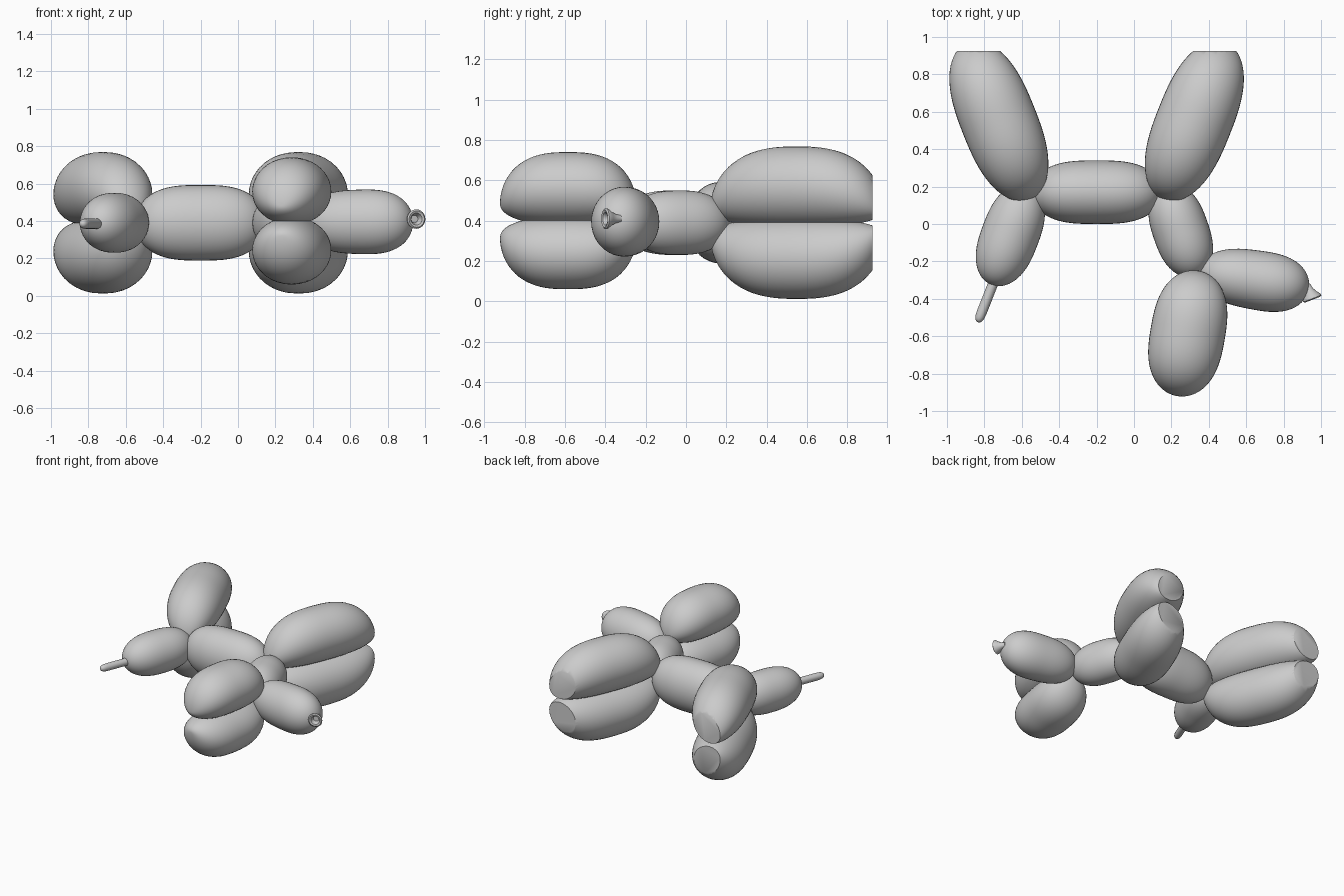
import bpy, bmesh, math
from mathutils import Vector

if "Cube" in bpy.data.objects:
    bpy.data.objects.remove(bpy.data.objects["Cube"])

ZC = 0.39   # height of the balloon's middle plane


def finish(name, bm):
    bmesh.ops.recalc_face_normals(bm, faces=bm.faces[:])
    me = bpy.data.meshes.new(name)
    bm.to_mesh(me)
    bm.free()
    for p in me.polygons:
        p.use_smooth = True
    me.set_sharp_from_angle(angle=math.radians(40))
    ob = bpy.data.objects.new(name, me)
    bpy.context.collection.objects.link(ob)
    return ob


def skin(bm, rings, tips):
    """Join rings of verts, closing each end on a tip vert."""
    n = len(rings[0])
    for a, b in zip(rings, rings[1:]):
        for i in range(n):
            j = (i + 1) % n
            bm.faces.new((a[i], a[j], b[j], b[i]))
    for ring, tip in ((rings[0], tips[0]), (rings[-1], tips[1])):
        for i in range(n):
            bm.faces.new((ring[i], ring[(i + 1) % n], tip))


def balloon(name, start, end, rw, rz, n=2.6, lift=0.0, k=0.2, zc=ZC,
            taper=0.0, cut_y=None, sides=40, steps=36):
    """Sausage from start to end (x, y); lift bows it up or down off the middle plane."""
    a, b = Vector((*start, zc)), Vector((*end, zc))
    d = (b - a).normalized()
    w = Vector((-d.y, d.x, 0))
    bm = bmesh.new()
    bow = lambda f: Vector((0, 0, lift * (k + (1 - k) * f)))
    rings = []
    for s in range(1, steps):
        u = -math.cos(math.pi * s / steps)
        f = math.sqrt(1 - abs(u) ** n)
        g = f * (1 + taper * u)
        c = a.lerp(b, (u + 1) / 2) + bow(f)
        ring = []
        for i in range(sides):
            t = 2 * math.pi * i / sides
            ring.append(bm.verts.new(c + w * rw * g * math.cos(t)
                                     + Vector((0, 0, rz * g * math.sin(t)))))
        rings.append(ring)
    skin(bm, rings, (bm.verts.new(a + bow(0)), bm.verts.new(b + bow(0))))
    # flat foot
    if cut_y is not None:
        res = bmesh.ops.bisect_plane(bm, geom=bm.verts[:] + bm.edges[:] + bm.faces[:],
                                     plane_co=(0, cut_y, 0), plane_no=(0, 1, 0),
                                     clear_outer=True)
        edges = [e for e in res["geom_cut"] if isinstance(e, bmesh.types.BMEdge)]
        bmesh.ops.holes_fill(bm, edges=edges, sides=0)
    return finish(name, bm)


# trunk, neck, snout and tail
balloon("body", (-0.55, 0.17), (0.15, 0.17), 0.17, 0.202, n=3)
balloon("neck", (0.165, 0.21), (0.335, -0.28), 0.15, 0.16)
balloon("snout", (0.345, -0.25), (0.935, -0.345), 0.158, 0.172, n=2.8, taper=0.06, zc=0.395)
balloon("rump", (-0.56, 0.21), (-0.762, -0.325), 0.155, 0.16)
balloon("tail", (-0.73, -0.26), (-0.835, -0.525), 0.027, 0.028, n=8, sides=16, zc=0.385)

# paired legs and ears, stacked above and below the middle plane
for side, label in ((1, "upper"), (-1, "lower")):
    for part, mx in (("back_leg", 1), ("front_leg", -1)):
        x = lambda v: -0.2 + mx * v
        balloon(f"{part}_{label}", (x(-0.355), 0.13), (x(-0.69), 0.97), 0.203, 0.2,
                n=2.65, lift=side * 0.178, k=0.3, cut_y=0.925)
    balloon(f"ear_{label}", (0.345, -0.25), (0.23, -0.92), 0.2, 0.18,
            n=2.7, lift=side * 0.16, k=0.5, zc=0.40)

# knot at the nose: a small hollow funnel
profile = [(0.018, -0.075), (0.022, -0.05), (0.035, -0.025), (0.05, -0.006), (0.052, 0.004),
           (0.044, 0.01), (0.032, 0.006), (0.025, -0.008), (0.02, -0.025)]
bm = bmesh.new()
rings = [[bm.verts.new((r * math.cos(2 * math.pi * i / 24), r * math.sin(2 * math.pi * i / 24), h))
          for i in range(24)] for r, h in profile]
skin(bm, rings, (bm.verts.new((0, 0, -0.08)), bm.verts.new((0, 0, -0.025))))
knot = finish("nose_knot", bm)
knot.location = (0.952, -0.395, 0.41)
knot.rotation_euler = Vector((0.36, -0.93, 0)).to_track_quat('Z', 'Y').to_euler()
